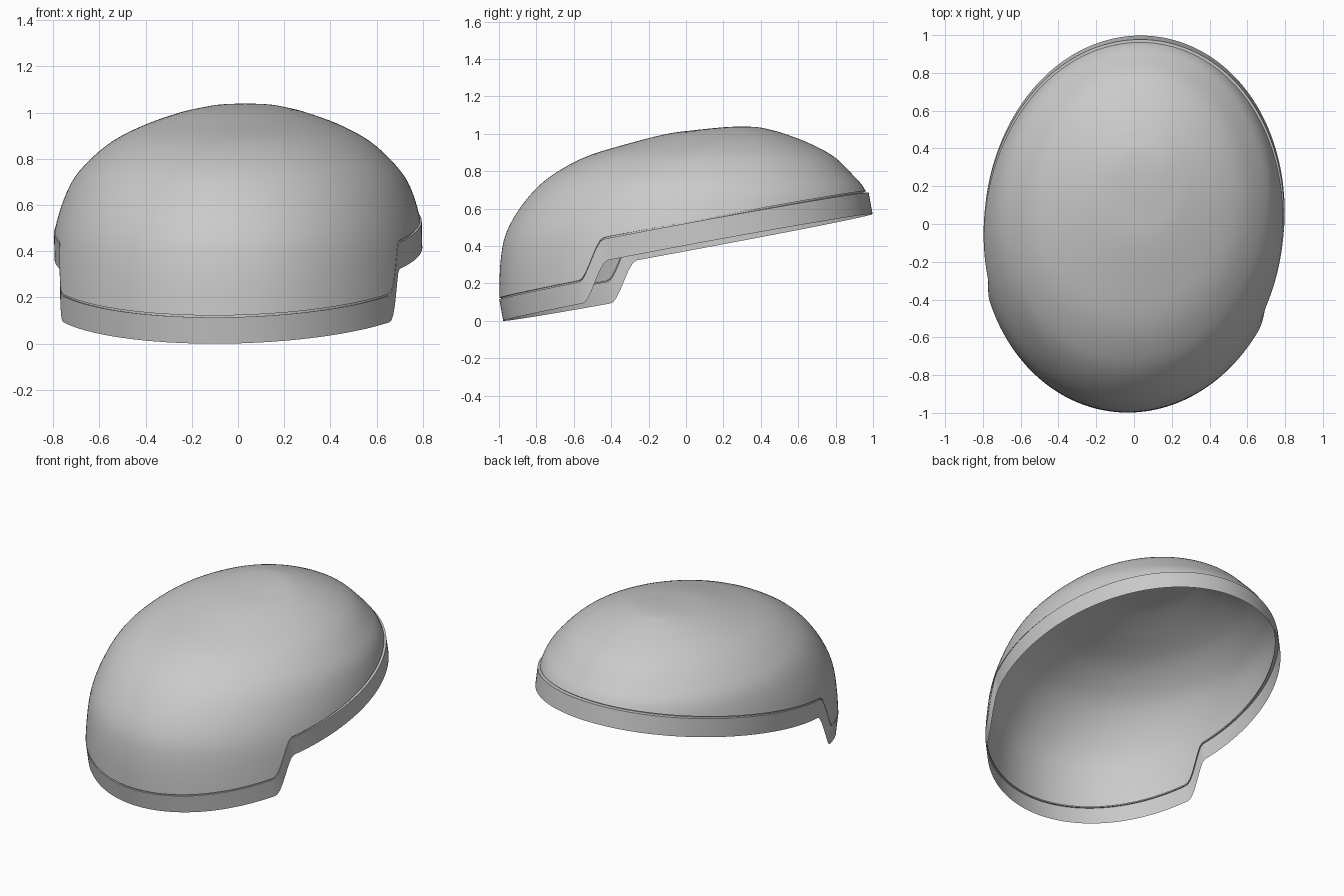
import bpy, bmesh, math
from mathutils import Vector, Matrix

cube = bpy.data.objects.get("Cube")
if cube:
    bpy.data.objects.remove(cube, do_unlink=True)

grey = bpy.data.materials.new("light grey")
grey.use_nodes = True
grey.diffuse_color = (0.59, 0.59, 0.59, 1)
grey.node_tree.nodes["Principled BSDF"].inputs["Base Color"].default_value = grey.diffuse_color

# Horizontal slices of the dome: height, front y, back y, half width
SLICES = [Vector(r) for r in (
    (1.04, .30, .30, 0), (1.035, .20, .39, .11), (1.02, .05, .46, .195),
    (1.0, -.1, .53, .275), (.95, -.3, .66, .415), (.88, -.53, .79, .55),
    (.79, -.7, .885, .655), (.7, -.81, .96, .725), (.58, -.905, .995, .772),
    (.45, -.97, 1, .80), (.3, -.995, 1, .815), (.12, -1, 1, .828), (0, -1, 1, .83))]
LAST = len(SLICES) - 1
SEGMENTS, ROWS = 320, 36
BAND = Vector((0, 0.021, -0.114))   # the band runs square to the tilted rim


def slice_at(s):
    """Smooth spline through the slices."""
    i = min(int(s), LAST - 1)
    t = s - i
    b, c = SLICES[i], SLICES[i + 1]
    a = SLICES[i - 1] if i > 0 else 2 * b - c
    d = SLICES[i + 2] if i + 2 <= LAST else 2 * c - b
    return 0.5 * (2 * b + (c - a) * t + (2 * a - 5 * b + 4 * c - d) * t * t
                  + (3 * b - a - 3 * c + d) * t ** 3)


def dome_point(angle, s):
    z, front, back, half = slice_at(s)
    y = (front + back) / 2 + (back - front) / 2 * math.sin(angle)
    return Vector((half * math.cos(angle), y, z))


def smooth(low, high, v):
    t = min(max((v - low) / (high - low), 0), 1)
    return t * t * (3 - 2 * t)


def rim_height(y):
    """Tilted rim with a step up behind the front."""
    return 0.122 + 0.187 * (y + 1) + 0.205 * smooth(-0.5, -0.365, y)


def rim_position(angle):
    low, high = 0, LAST
    for _ in range(40):
        mid = (low + high) / 2
        p = dome_point(angle, mid)
        if p.z > rim_height(p.y):
            low = mid
        else:
            high = mid
    return low


def scaled(p, k, drop=0):
    return Vector((p.x * k, p.y * k, p.z - drop))


def build(name, columns, apex=None):
    """Skin closed rings; each column lists points from bottom to top."""
    bm = bmesh.new()
    grid = [[bm.verts.new(p) for p in col] for col in columns]
    tip = bm.verts.new(apex) if apex else None
    for a, b in zip(grid, grid[1:] + grid[:1]):
        for j in range(len(a) - 1):
            bm.faces.new((a[j], b[j], b[j + 1], a[j + 1]))
        if tip:
            bm.faces.new((a[-1], b[-1], tip))
    bm.transform(Matrix.Rotation(math.radians(-6), 4, 'Z'))
    mesh = bpy.data.meshes.new(name)
    bm.to_mesh(mesh)
    bm.free()
    mesh.materials.append(grey)
    obj = bpy.data.objects.new(name, mesh)
    bpy.context.collection.objects.link(obj)
    bpy.ops.object.select_all(action='DESELECT')
    obj.select_set(True)
    bpy.context.view_layer.objects.active = obj
    bpy.ops.object.shade_smooth_by_angle(angle=math.radians(35))


dome, seam, band = [], [], []
for n in range(SEGMENTS):
    angle = math.tau * n / SEGMENTS
    s = rim_position(angle)
    edge = dome_point(angle, s)
    dome.append([dome_point(angle, s * (1 - j / ROWS)) for j in range(ROWS)])
    # Band stands slightly proud of the dome towards the back
    top = scaled(edge, 1 + 0.016 * smooth(-0.6, 0.8, edge.y), 0.008)
    band.append([top + BAND, top])
    # Recessed seam between band and dome
    seam.append([top, scaled(edge, 0.99, 0.008), scaled(edge, 0.99), edge])

build("shell_dome", dome, dome_point(0, 0))
build("rim_seam", seam)
build("rim_band", band)
